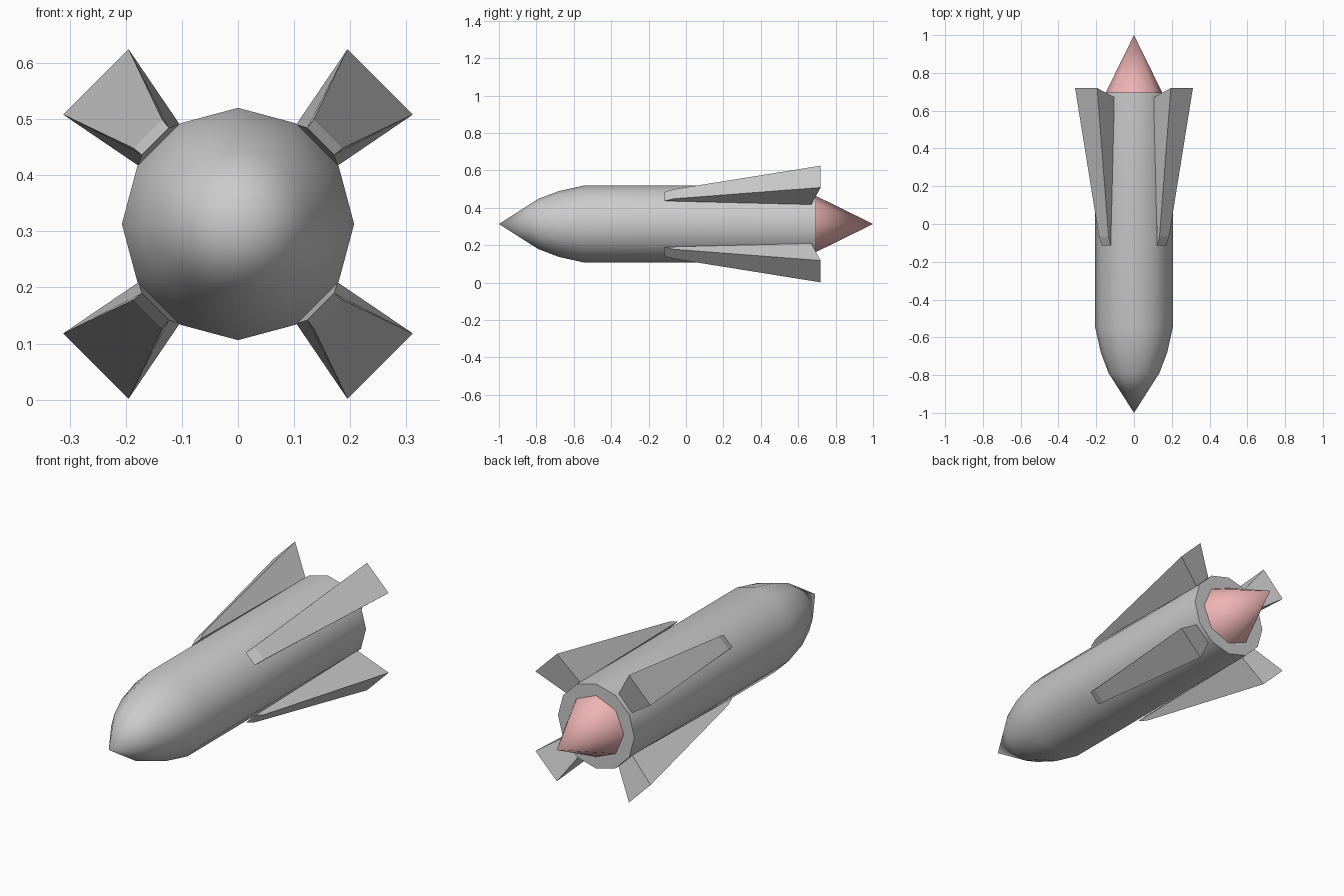
import bpy, bmesh, math
from mathutils import Vector

if "Cube" in bpy.data.objects:
    bpy.data.objects.remove(bpy.data.objects["Cube"])

AXIS_Z = 0.313


def make_object(name, verts, faces, smooth=None):
    mesh = bpy.data.meshes.new(name)
    mesh.from_pydata(verts, [], faces)
    bm = bmesh.new()
    bm.from_mesh(mesh)
    bmesh.ops.remove_doubles(bm, verts=bm.verts, dist=1e-5)
    bmesh.ops.recalc_face_normals(bm, faces=bm.faces)
    bm.to_mesh(mesh)
    bm.free()
    ob = bpy.data.objects.new(name, mesh)
    bpy.context.collection.objects.link(ob)
    if smooth:
        bpy.ops.object.select_all(action='DESELECT')
        ob.select_set(True)
        bpy.context.view_layer.objects.active = ob
        bpy.ops.object.shade_smooth_by_angle(angle=math.radians(smooth))
    return ob


def lathe(name, profile, sides, smooth):
    """Turn (y, radius) points around the long axis."""
    verts, faces = [], []
    for y, r in profile:
        for i in range(sides):
            a = 2 * math.pi * i / sides
            verts.append((r * math.sin(a), y, AXIS_Z + r * math.cos(a)))
    for k in range(len(profile) - 1):
        for i in range(sides):
            j = (i + 1) % sides
            a, b = k * sides, (k + 1) * sides
            faces.append((a + i, a + j, b + j, b + i))
    # flat cap wherever an end is open
    if profile[0][1] > 0:
        faces.append(tuple(range(sides)))
    if profile[-1][1] > 0:
        faces.append(tuple((len(profile) - 1) * sides + i for i in range(sides)))
    # drop the zero-size edges at pointed ends when doubles are merged
    return make_object(name, verts, faces, smooth)


# Hull with pointed nose and flat tail
lathe("hull", [(-1, 0), (-0.79, 0.134), (-0.68, 0.176), (-0.54, 0.207), (0.695, 0.207)], 12, 40)

# Exhaust flame
flame = lathe("exhaust_flame", [(0.695, 0.15), (1, 0)], 8, 60)
red = bpy.data.materials.new("flame_red")
red.diffuse_color = (0.85, 0.45, 0.45, 1)
red.use_nodes = True
red.node_tree.nodes["Principled BSDF"].inputs["Base Color"].default_value = red.diffuse_color
flame.data.materials.append(red)

# Four tapered fins: (y, radius, half width) of each corner pair
corners = [(-0.115, 0.208, 0.034), (-0.065, 0.227, 0.036),
           (0.72, 0.3585, 0.0825), (0.67, 0.199, 0.052)]
for n in range(4):
    a = math.radians(45 + 90 * n)
    out = Vector((math.cos(a), 0, math.sin(a)))
    side = Vector((-math.sin(a), 0, math.cos(a)))
    verts = [Vector((0, y, AXIS_Z)) + out * r + side * t * s
             for s in (-1, 1) for y, r, t in corners]
    faces = [(0, 1, 2, 3), (4, 5, 6, 7)]
    faces += [(i, (i + 1) % 4, (i + 1) % 4 + 4, i + 4) for i in range(4)]
    make_object(f"fin_{n + 1}", verts, faces)
